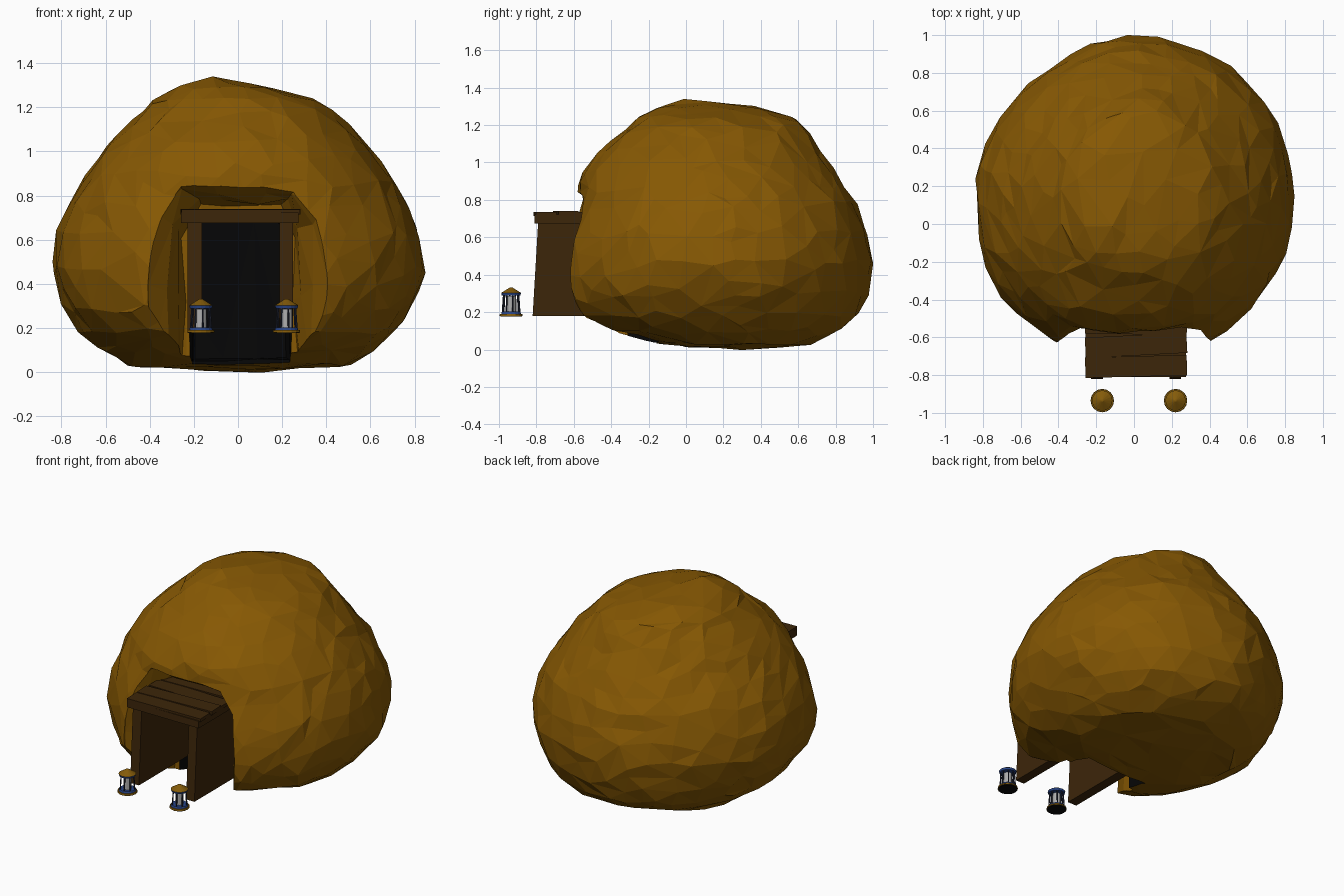
import bpy, bmesh, math, random
from mathutils import Vector, Matrix, noise

if "Cube" in bpy.data.objects:
    bpy.data.objects.remove(bpy.data.objects["Cube"])

random.seed(4)


def material(name, rgb):
    m = bpy.data.materials.new(name)
    m.diffuse_color = (*rgb, 1)
    m.use_nodes = True
    m.node_tree.nodes["Principled BSDF"].inputs["Base Color"].default_value = m.diffuse_color
    return m


ROCK = material("ochre rock", (0.24, 0.098, 0.001))
BLACK = material("cave black", (0.002, 0.002, 0.0022))
WOOD = material("dark timber", (0.046, 0.019, 0.003))
GOLD = material("lantern gold", (0.23, 0.105, 0.003))
BLUE = material("lantern blue", (0.022, 0.06, 0.25))
IRON = material("lantern iron", (0.02, 0.024, 0.045))
GLASS = material("candle grey", (0.42, 0.42, 0.42))


def finish(name, bm, *mats):
    bmesh.ops.recalc_face_normals(bm, faces=bm.faces)
    me = bpy.data.meshes.new(name)
    bm.to_mesh(me)
    bm.free()
    for m in mats:
        me.materials.append(m)
    ob = bpy.data.objects.new(name, me)
    bpy.context.collection.objects.link(ob)
    return ob


def apply(ob, kind, **props):
    mod = ob.modifiers.new(kind, kind)
    for k, v in props.items():
        setattr(mod, k, v)
    bpy.context.view_layer.objects.active = ob
    bpy.ops.object.modifier_apply(modifier=mod.name)


# Rock mound: sphere reshaped through rings of (z, half width, front y, back y)
RINGS = [(0.005, 0, .35, .35), (.015, .28, .02, .55), (.03, .50, -.15, .66),
         (.10, .61, -.39, .82), (.18, .71, -.57, .92), (.30, .79, -.63, .97),
         (.46, .845, -.63, .995), (.62, .82, -.61, .97), (.78, .76, -.585, .92),
         (.90, .685, -.575, .83), (1.02, .595, -.50, .75), (1.14, .485, -.38, .665),
         (1.23, .375, -.27, .59), (1.29, .22, -.16, .40), (1.335, 0, .03, .03)]


def ring_at(f):
    f *= len(RINGS) - 1
    i = min(int(f), len(RINGS) - 2)
    return [a + (b - a) * (f - i) for a, b in zip(RINGS[i], RINGS[i + 1])]


def squareness(d, z):
    # roundness exponent of each quadrant, softer towards the top
    front = 2.6 if d.x < 0 else 2.4
    back = 1.75 if d.x < 0 else 2.0
    t = .5 - .5 * max(-1, min(1, d.y * 4))
    n = back + (front - back) * t
    return n - .3 * t * max(0, min(1, (z - .6) * 3))


bm = bmesh.new()
bmesh.ops.create_icosphere(bm, subdivisions=5, radius=1)
for v in bm.verts:
    z, w, yf, yb = ring_at(math.acos(max(-1, min(1, -v.co.z))) / math.pi)
    d = Vector((v.co.x, v.co.y))
    if d.length > 1e-6:
        d.normalize()
        n = squareness(d, z)
        d /= (abs(d.x) ** n + abs(d.y) ** n) ** (1 / n)
    p = Vector((d.x * w - max(0, z - 1.2) * .8,
                (yf + yb) / 2 + d.y * (yb - yf) / 2, z))
    if d.y < 0:  # cheeks beside the entrance
        p.y -= .06 * math.exp(-((abs(p.x) - .40) / .13) ** 2 - ((z - .4) / .3) ** 2)
    bump = noise.noise(p * 4) * .014 + noise.noise(p * 11) * .014
    p += (p - Vector((0, .17, .6))).normalized() * bump
    p.z = max(p.z, 0)
    v.co = p
rock = finish("rock_mound", bm, ROCK, BLACK)
apply(rock, 'DECIMATE', ratio=0.16)


# Rough cutters that hollow out the entrance
def cutter(name, sections, mat_index, jitter):
    bm = bmesh.new()
    loops = []
    for y, w, z0, top in sections:
        h = top - z0
        prof = [(-w, z0), (-w, z0 + h * .3), (-w, z0 + h * .6), (-w * .98, z0 + h * .88),
                (-w * .75, top), (-w * .3, top), (w * .3, top), (w * .75, top),
                (w * .98, z0 + h * .88), (w, z0 + h * .6), (w, z0 + h * .3), (w, z0),
                (w * .35, z0), (-w * .35, z0)]
        j = lambda: random.uniform(-jitter, jitter)
        loops.append([bm.verts.new((x + .01 + j(), y + j(), z + j())) for x, z in prof])
    for a, b in zip(loops, loops[1:]):
        for i in range(len(a)):
            k = (i + 1) % len(a)
            bm.faces.new((a[i], a[k], b[k], b[i]))
    bm.faces.new(loops[0])
    bm.faces.new(loops[-1])
    bmesh.ops.triangulate(bm, faces=bm.faces)
    for f in bm.faces:
        f.material_index = mat_index
    ob = finish(name, bm, ROCK, BLACK)
    ob.hide_render = True
    return ob


recess = cutter("recess_cutter", [(-.95, .50, -.3, .93), (-.62, .40, -.3, .875),
                                  (-.52, .33, -.3, .82), (-.42, .27, -.3, .77),
                                  (-.32, .255, -.3, .75)], 0, .018)
tunnel = cutter("tunnel_cutter", [(-.37, .232, -.3, .72), (-.26, .228, -.3, .71),
                                  (-.17, .222, -.2, .70), (-.15, .22, .055, .70),
                                  (-.06, .21, .06, .69)], 1, .008)
for c in (recess, tunnel):
    apply(rock, 'BOOLEAN', operation='DIFFERENCE', solver='EXACT', object=c)
    bpy.data.objects.remove(c)


# Timber entrance
def box(name, x, y, z, mat, lean=0.0, turn=0.0):
    bm = bmesh.new()
    bmesh.ops.create_cube(bm, size=1)
    c = Vector((sum(x) / 2, sum(y) / 2, sum(z) / 2))
    for v in bm.verts:
        top, front = v.co.z > 0, v.co.y < 0
        v.co = Vector((v.co.x * (x[1] - x[0]), v.co.y * (y[1] - y[0]),
                       v.co.z * (z[1] - z[0])))
        if top and front:
            v.co.y += lean
    bm.transform(Matrix.Translation(c) @ Matrix.Rotation(turn, 4, 'Z'))
    return finish(name, bm, mat)


box("left_wall_plank", (-.228, -.163), (-.82, -.24), (.178, .69), WOOD, .03)
box("right_wall_plank", (.188, .25), (-.82, -.24), (.178, .69), WOOD, .03)
box("roof_beam", (-.258, .275), (-.81, -.25), (.675, .722), WOOD)
for i in range(5):
    y = -.81 + i * .112
    box("roof_plank_%d" % (i + 1), (-.258, .28), (y + .002, y + .110),
        (.715, .736 + .004 * (i % 2)), WOOD, 0, math.radians((1.5, 3, -1, 2, 0)[i]))


# Lanterns in front of the posts
def cone(name, loc, r1, r2, z0, z1, mat, seg=16):
    bm = bmesh.new()
    bmesh.ops.create_cone(bm, cap_ends=True, segments=seg, radius1=r1, radius2=r2,
                          depth=z1 - z0,
                          matrix=Matrix.Translation((loc[0], loc[1], (z0 + z1) / 2)))
    return finish(name, bm, mat)


for side, x in (("left", -.168), ("right", .22)):
    loc = (x, -.935)
    n = side + "_lantern_"
    cone(n + "underside", loc, .058, .058, .176, .18, BLACK)
    cone(n + "base", loc, .062, .06, .18, .19, GOLD)
    cone(n + "lower_ring", loc, .053, .05, .19, .202, BLUE)
    cone(n + "candle", loc, .025, .025, .2, .285, GLASS, 12)
    cone(n + "upper_ring", loc, .05, .053, .289, .302, BLUE)
    cone(n + "cap", loc, .054, .006, .302, .332, GOLD)
    bm = bmesh.new()
    for k in range(8):
        a = k * math.pi / 4 + .2
        d = Vector((math.cos(a), math.sin(a), 0))
        lo = Vector((*loc, .2)) + d * .047
        hi = Vector((*loc, .292)) + d * .041
        rot = (hi - lo).to_track_quat('Z', 'Y').to_matrix().to_4x4()
        bmesh.ops.create_cone(bm, cap_ends=True, segments=6, radius1=.004, radius2=.004,
                              depth=(hi - lo).length,
                              matrix=Matrix.Translation((lo + hi) / 2) @ rot)
    finish(n + "bars", bm, IRON)
